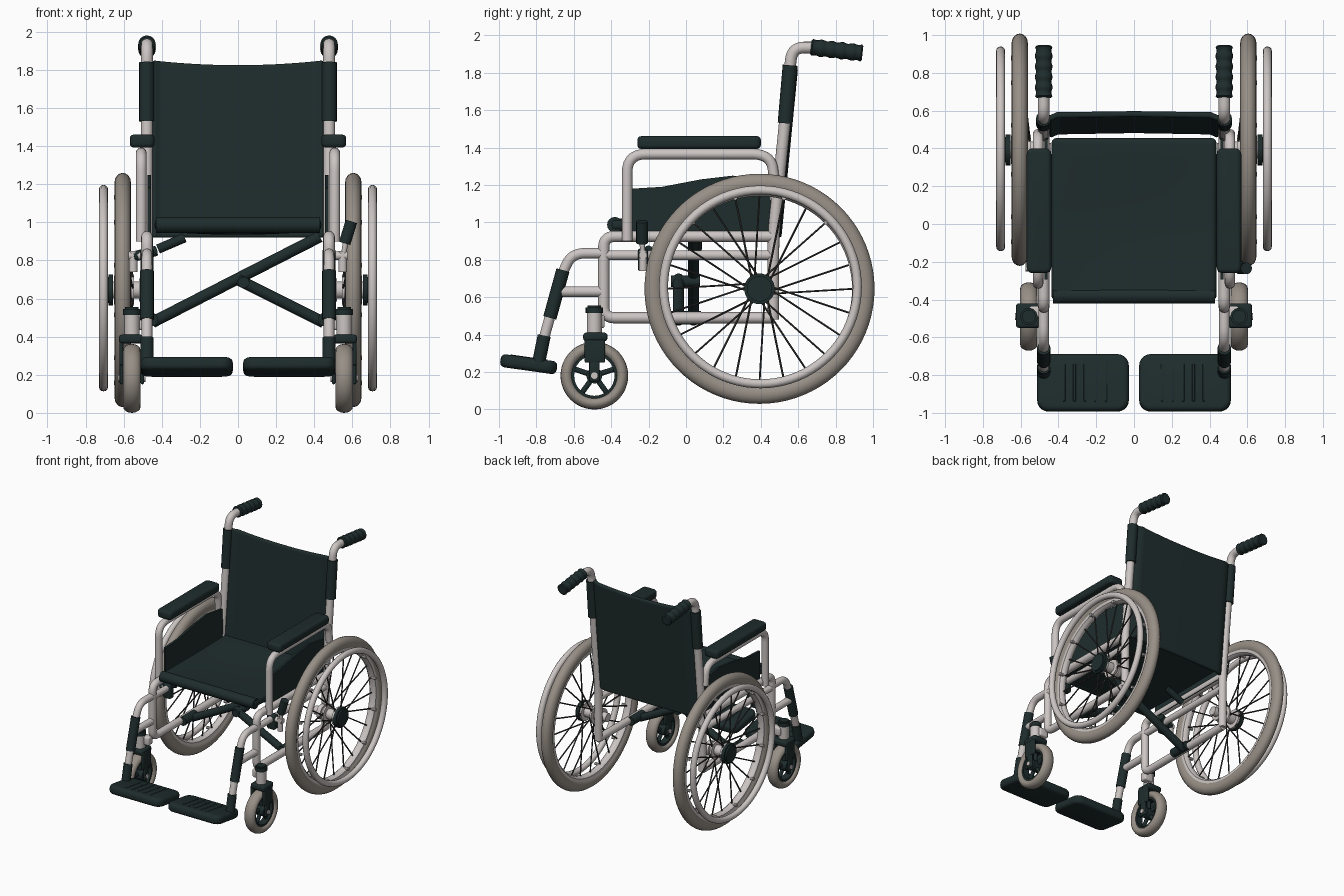
import bpy, bmesh, math
from mathutils import Vector, Matrix

if "Cube" in bpy.data.objects:
    bpy.data.objects.remove(bpy.data.objects["Cube"])


def mat(name, c):
    m = bpy.data.materials.new(name)
    m.diffuse_color = (*c, 1)
    m.use_nodes = True
    m.node_tree.nodes["Principled BSDF"].inputs["Base Color"].default_value = m.diffuse_color
    return m


DARK = mat("dark green black", (0.0135, 0.0255, 0.0255))
LIGHT = mat("light metal", (0.60, 0.56, 0.545))
TYRE = mat("warm grey rubber", (0.31, 0.275, 0.24))
SPOKE = mat("dark grey wire", (0.045, 0.043, 0.042))


def finish(name, me, m, mirror):
    me.materials.clear()
    me.materials.append(m)
    ob = bpy.data.objects.new(name, me)
    bpy.context.collection.objects.link(ob)
    if mirror:
        ob.modifiers.new("mirror", 'MIRROR').use_mirror_merge = False
    return ob


def from_bm(name, bm, m, mirror):
    bmesh.ops.recalc_face_normals(bm, faces=bm.faces)
    me = bpy.data.meshes.new(name)
    bm.to_mesh(me)
    bm.free()
    return finish(name, me, m, mirror)


def fillet(pts, rad):
    pts = [Vector(p) for p in pts]
    out = [pts[0]]
    for a, b, c in zip(pts, pts[1:], pts[2:]):
        p = b + (a - b).normalized() * min(rad, (a - b).length * .48)
        q = b + (c - b).normalized() * min(rad, (c - b).length * .48)
        for i in range(8):
            t = i / 7
            out.append(p * (1 - t) ** 2 + b * 2 * t * (1 - t) + q * t * t)
    return out + [pts[-1]]


def tubes(name, paths, r, m, mirror=True, rad=0.07, res=6, radii=None):
    cu = bpy.data.curves.new(name, 'CURVE')
    cu.dimensions = '3D'
    cu.bevel_depth, cu.bevel_resolution, cu.use_fill_caps = r, res, True
    for path in paths:
        pts = fillet(path, rad) if radii is None else [Vector(p) for p in path]
        s = cu.splines.new('POLY')
        s.points.add(len(pts) - 1)
        for i, p in enumerate(pts):
            s.points[i].co = (*p, 1)
            s.points[i].radius = radii[i] if radii else 1
    tmp = bpy.data.objects.new("tmp", cu)
    bpy.context.collection.objects.link(tmp)
    dg = bpy.context.evaluated_depsgraph_get()
    me = bpy.data.meshes.new_from_object(tmp.evaluated_get(dg))
    bpy.data.objects.remove(tmp)
    return finish(name, me, m, mirror)


def side(x, yz):
    return [(x, y, z) for y, z in yz]


def lathe(name, centre, prof, m, seg=64, axis='X', mirror=True):
    # closed profile of (offset along axis, radius) spun around the axis
    bm = bmesh.new()
    rings = []
    for i in range(seg):
        a = math.tau * i / seg
        c, s = math.cos(a), math.sin(a)
        rings.append([bm.verts.new(Vector((o, r * c, r * s) if axis == 'X' else (r * c, r * s, o))
                                   + Vector(centre)) for o, r in prof])
    n = len(prof)
    for i in range(seg):
        A, B = rings[i], rings[(i + 1) % seg]
        for j in range(n):
            k = (j + 1) % n
            bm.faces.new((A[j], A[k], B[k], B[j]))
    bmesh.ops.remove_doubles(bm, verts=bm.verts, dist=1e-5)
    return from_bm(name, bm, m, mirror)


def ellipse(R, w, h, n=16):
    return [(w * math.cos(math.tau * i / n), R + h * math.sin(math.tau * i / n)) for i in range(n)]


def disc(parts):
    # stepped solid of (start, end, radius) slices
    p = [(parts[0][0], 0)]
    for a, b, r in parts:
        p += [(a, r), (b, r)]
    return p + [(parts[-1][1], 0)]


def box(name, c, size, m, bev=0.015, rot=0, mirror=True, round_z=0):
    bm = bmesh.new()
    bmesh.ops.create_cube(bm, size=1)
    bmesh.ops.scale(bm, vec=size, verts=bm.verts)
    if round_z:
        ed = [e for e in bm.edges if abs(e.verts[0].co.z - e.verts[1].co.z) > 1e-4]
        bmesh.ops.bevel(bm, geom=ed, offset=round_z, segments=5, profile=.5, affect='EDGES')
    ed = [e for e in bm.edges if e.calc_face_angle(0) > .8]
    bmesh.ops.bevel(bm, geom=ed, offset=bev, segments=3, profile=.5, affect='EDGES')
    bmesh.ops.transform(bm, matrix=Matrix.Translation(c) @ Matrix.Rotation(math.radians(rot), 4, 'X'), verts=bm.verts)
    return from_bm(name, bm, m, mirror)


def sheet(name, f, thick, m, n=24):
    bm = bmesh.new()
    g = [[bm.verts.new(f(-1 + 2 * i / n, j / n)) for j in range(n + 1)] for i in range(n + 1)]
    for i in range(n):
        for j in range(n):
            bm.faces.new((g[i][j], g[i + 1][j], g[i + 1][j + 1], g[i][j + 1]))
    ob = from_bm(name, bm, m, False)
    so = ob.modifiers.new("thickness", 'SOLIDIFY')
    so.thickness, so.offset = thick, 0
    b = ob.modifiers.new("soft edge", 'BEVEL')
    b.width, b.segments, b.limit_method, b.angle_limit = thick * .4, 3, 'ANGLE', 1.0
    return ob


# rear wheels
WX, WY, WZ = 0.605, 0.393, 0.645
W = (WX, WY, WZ)
lathe("rear_tyre", W, ellipse(0.565, 0.043, 0.05), TYRE, 80)
lathe("rear_rim", W, [(-.032, .535), (-.03, .51), (-.012, .495), (.012, .495), (.03, .51), (.032, .535)], LIGHT, 80)
lathe("hand_rim", (0.706, .398, .655), ellipse(0.518, 0.024, 0.024, 12), LIGHT, 80)
lathe("rear_hub", W, disc([(-.12, -.085, .06), (-.085, -.06, .045), (-.06, -.045, .075),
                           (-.045, .03, .042), (.03, .045, .075), (.045, .06, .045)]), LIGHT, 32)
lathe("hub_cap", W, disc([(.05, .075, .082), (.075, .088, .068)]), DARK, 32)


def wheel_pt(x, r, a):
    return (x, WY + r * math.cos(a), WZ + r * math.sin(a))


spokes, studs = [], []
for i in range(24):
    a = math.tau * i / 24
    tw = 0.4 if (i // 2) % 2 else -0.4
    spokes.append([wheel_pt(WX + (.038 if i % 2 else -.052), .068, a + tw), wheel_pt(WX, .50, a)])
for i in range(12):
    a = math.tau * (i + .5) / 12
    studs.append([wheel_pt(WX + .01, .503, a), wheel_pt(WX + .046, .503, a)])
tubes("wheel_spokes", spokes, .0055, SPOKE, res=1)
tubes("rim_studs", studs, .012, LIGHT, res=2)
tubes("axle", [[(0.44, WY, WZ), (0.52, WY, WZ)]], .035, LIGHT)

# front casters
CX, CY, CZ = 0.557, -0.49, 0.181
C = (CX, CY, CZ)
lathe("caster_tyre", C, ellipse(0.148, 0.046, 0.033), TYRE, 48)
lathe("caster_rim", C, [(-.028, .128), (-.028, .108), (.028, .108), (.028, .128)], DARK, 48)
tubes("caster_spokes", [[(CX, CY, CZ), (CX, CY + .115 * math.cos(a), CZ + .115 * math.sin(a))]
                        for a in [math.pi / 2 + math.tau * i / 5 for i in range(5)]], .015, DARK, res=3)
lathe("caster_hub", C, disc([(-.045, .045, .042)]), DARK, 24)
lathe("caster_axle", C, disc([(-.072, .072, .018)]), LIGHT, 16)
box("fork_crown", (CX + .003, -.485, .388), (.13, .13, .045), DARK, .015)
for nm, x in (("fork_inner_arm", .502), ("fork_outer_arm", .612)):
    box(nm, (x, -.487, .32), (.02, .11, .14), DARK, .008)
    box(nm + "_end", (x, -.49, .215), (.018, .055, .13), DARK, .008)
lathe("caster_stem", (CX, CY, 0), disc([(.40, .52, .04)]), LIGHT, 24, 'Z')
lathe("stem_cap", (CX, CY, 0), disc([(.515, .545, .046), (.545, .555, .036)]), DARK, 24, 'Z')
box("stem_bracket", (.515, -.465, .47), (.08, .06, .07), LIGHT, .012)

# side frames
FX = 0.478
tubes("back_post", [side(FX, [(.465, .48), (.468, .94), (.553, 1.78), (.565, 1.935), (.70, 1.935)])], .031, LIGHT, rad=.08)
tubes("lower_frame", [side(FX, [(.47, .49), (-.44, .49), (-.44, .925), (.47, .925)])], .03, LIGHT, rad=.06)
tubes("middle_rail", [side(FX, [(-.44, .825), (.465, .825)])], .026, LIGHT)
tubes("footrest_hanger", [side(FX, [(-.44, .835), (-.61, .835), (-.665, .72), (-.765, .36)]),
                          side(FX, [(-.44, .63), (-.69, .63)])], .028, LIGHT, rad=.07)
tubes("hanger_sleeve", [side(FX, [(-.658, .745), (-.728, .49)])], .036, DARK)
tubes("footplate_bracket", [side(FX, [(-.758, .395), (-.79, .24)])], .035, DARK)
tubes("armrest_tube", [side(.508, [(-.315, .90), (-.315, 1.365), (.455, 1.365), (.475, 1.20)])], .028, LIGHT, rad=.1)

# push handles
N = 36
tubes("hand_grip", [[(FX, .668 + .276 * i / N, 1.937 - .032 * i / N) for i in range(N + 1)]], .045, DARK,
      radii=[.82 if i in (0, N) else .97 + .07 * math.cos(math.tau * i / 7.2) for i in range(N + 1)])
tubes("back_sleeve", [side(.479, [(.53, 1.53), (.557, 1.84)])], .04, DARK)

# armrest pads and side panels
box("arm_pad", (.503, .07, 1.427), (.13, .66, .068), DARK, .02, round_z=.03)
bm = bmesh.new()
f = bm.faces.new([bm.verts.new(p) for p in side(.457, [(-.295, .90), (-.295, 1.18), (-.13, 1.19), (.08, 1.23),
                                                      (.25, 1.25), (.45, 1.22), (.46, .90)])])
ex = bmesh.ops.extrude_face_region(bm, geom=[f])
bmesh.ops.translate(bm, vec=(.018, 0, 0), verts=[v for v in ex['geom'] if isinstance(v, bmesh.types.BMVert)])
from_bm("side_panel", bm, DARK, True)

# seat and backrest fabric
sheet("seat", lambda u, v: (.437 * u, -.405 + .86 * v,
                            .988 - .02 * (1 - u * u) * math.sin(math.pi * min(1, v * 1.1))), .065, DARK)
tubes("seat_front_roll", [[(-.43, -.38, .987), (.43, -.38, .987)]], .042, DARK, False)


def back(u, v):
    top = 1.85 - .025 * (1 - u * u)
    z = .92 + (top - .92) * v
    return (.45 * u, .495 + .098 * (z - 1.0) + .008 * (1 - abs(u)) - .02 * max(0, abs(u) - .9) * 10, z)


sheet("backrest", back, .03, DARK, 40)

# footplates with ribs
box("footplate", (.27, -.841, .242), (.485, .305, .07), DARK, .025, -8, round_z=.06)
for i in range(5):
    box("footplate_rib_%d" % (i + 1), (.15 + .055 * i, -.84, .274), (.014, .2, .012), DARK, .003, -8)

# folding cross brace
tubes("cross_brace_long", [[(-.45, .04, .475), (.43, .04, .925)]], .03, DARK, False)
tubes("cross_brace_short", [[(.45, -.04, .475), (.0, -.04, .70)]], .03, DARK, False)
tubes("cross_brace_stub", [[(-.42, .06, .86), (-.28, .06, .92)]], .025, DARK, False)
tubes("brace_pivot", [[(.03, -.08, .685), (.03, .075, .685)]], .03, DARK, False)
tubes("brace_foot", [side(.455, [(-.08, .49), (.08, .49)])], .036, DARK)

# brakes
tubes("brake_arm", [[(.46, -.23, .825), (.575, -.23, .825)], [(.55, -.23, .74), (.55, -.23, .85)]], .022, LIGHT)
box("brake_clamp", (FX, -.23, .80), (.07, .055, .12), DARK, .012)
tubes("brake_lever_right", [[(.56, -.235, .89), (.595, -.235, 1.005)]], .031, DARK, False)
tubes("brake_lever_rod_right", [[(.553, -.23, .82), (.565, -.235, .90)]], .014, LIGHT, False)
tubes("brake_lever_left", [[(-.55, -.23, .82), (-.43, -.2, .85)]], .027, DARK, False)

# smooth shading with crisp edges
for ob in bpy.context.scene.objects:
    ob.select_set(True)
    bpy.context.view_layer.objects.active = ob
bpy.ops.object.shade_smooth_by_angle(angle=math.radians(40))
